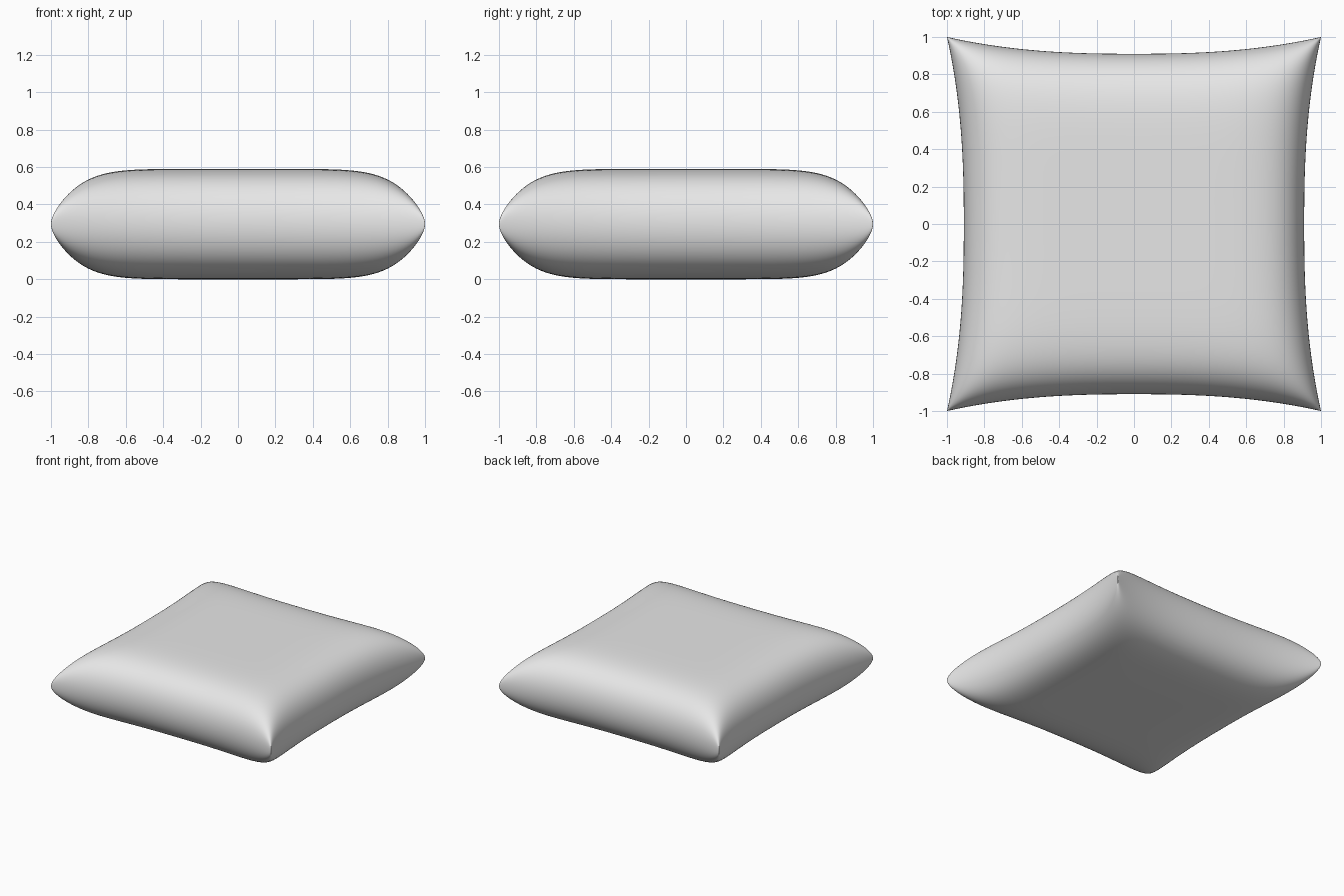
import bpy, bmesh, math

if "Cube" in bpy.data.objects:
    bpy.data.objects.remove(bpy.data.objects["Cube"])

HALF_H = 0.295   # half thickness
WAIST = 0.91     # half width at the middle of a side
N = 80           # grid resolution per side


def profile(t):
    # puffed cross-section: flat in the middle, round at the seam
    return math.sqrt(max(0.0, 1 - abs(t) ** 7))


def flare(t):
    # sides curve inwards between the pointed corners
    return WAIST + (1 - WAIST) * abs(t) ** 2.5


def puff(u, v):
    a, b = profile(u), profile(v)
    if min(a, b) < 1e-4:
        return 0.0
    return HALF_H / (1 / a + 1 / b - 1)


def add_shell(bm, side):
    # one half of the cushion, above or below the seam
    made = bmesh.ops.create_grid(bm, x_segments=N, y_segments=N, size=1)
    verts = made["verts"]
    for p in verts:
        u = math.sin(p.co.x * math.pi / 2)
        v = math.sin(p.co.y * math.pi / 2)
        p.co = (u * flare(v), v * flare(u), HALF_H + side * puff(u, v))


bm = bmesh.new()
add_shell(bm, 1)
add_shell(bm, -1)
bmesh.ops.remove_doubles(bm, verts=bm.verts, dist=1e-5)
bmesh.ops.recalc_face_normals(bm, faces=bm.faces)
for f in bm.faces:
    f.smooth = True

# cushion
mesh = bpy.data.meshes.new("cushion")
bm.to_mesh(mesh)
bm.free()
cushion = bpy.data.objects.new("cushion", mesh)
bpy.context.collection.objects.link(cushion)

fabric = bpy.data.materials.new("light grey fabric")
fabric.diffuse_color = (0.8, 0.8, 0.8, 1)
fabric.use_nodes = True
fabric.node_tree.nodes["Principled BSDF"].inputs["Base Color"].default_value = fabric.diffuse_color
mesh.materials.append(fabric)
